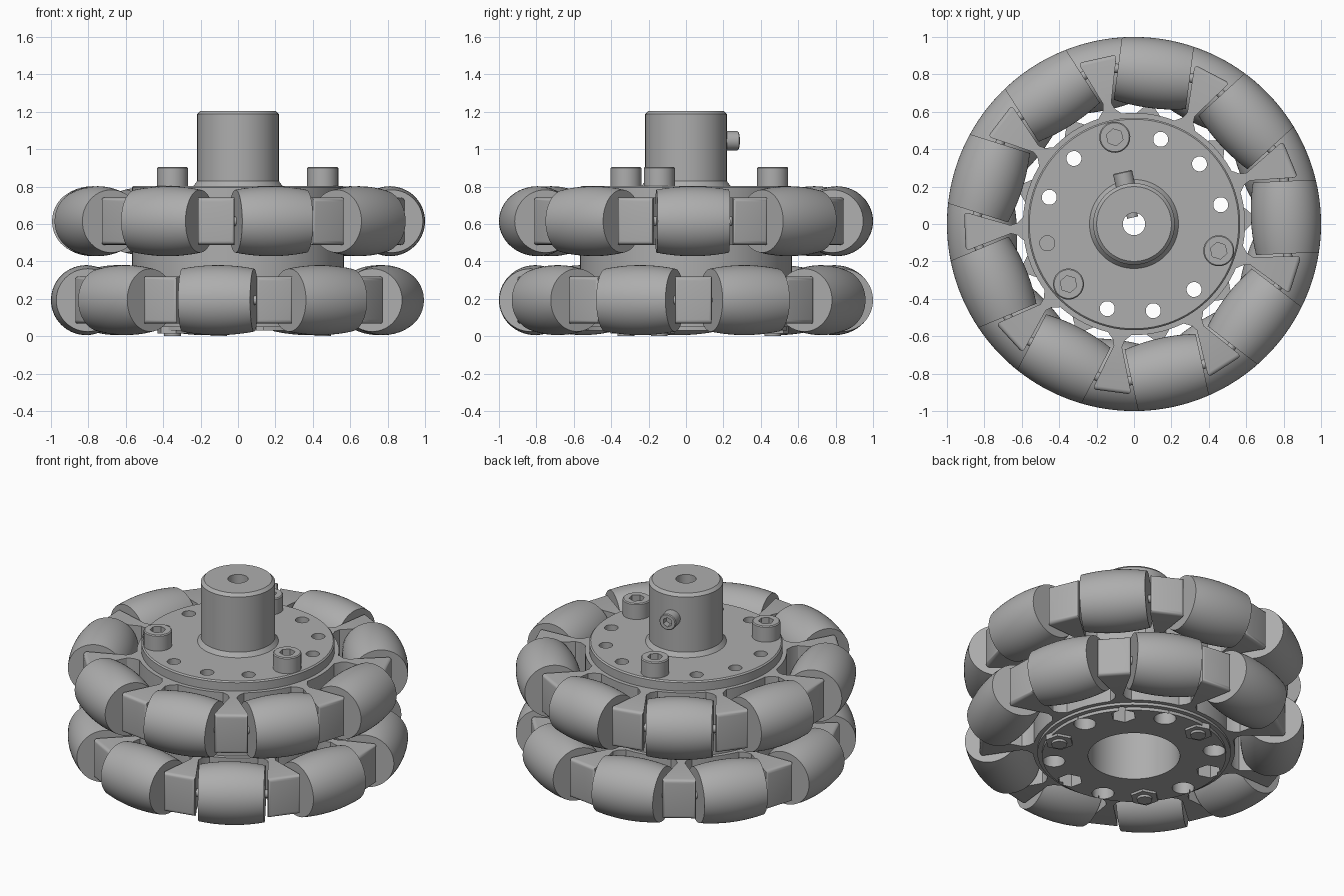
import bpy, bmesh
from math import radians, pi, sqrt
from mathutils import Matrix

old = bpy.data.objects.get("Cube")
if old:
    bpy.data.objects.remove(old, do_unlink=True)

grey = bpy.data.materials.new("plain grey")
grey.use_nodes = True
COLOUR = (0.42, 0.42, 0.42, 1)
grey.diffuse_color = COLOUR
grey.node_tree.nodes["Principled BSDF"].inputs["Base Color"].default_value = COLOUR

AXLE_R = 0.813       # distance of roller axles from the wheel axis
LAYERS = {"lower": (0.193, 22.5), "upper": (0.615, 2.5)}
BOLT_CIRCLE = 0.475


def rot(deg, axis="Z"):
    return Matrix.Rotation(radians(deg), 4, axis)


def move(x, y, z):
    return Matrix.Translation((x, y, z))


def add(name, mesh, matrix=Matrix()):
    ob = bpy.data.objects.new(name, mesh)
    bpy.context.scene.collection.objects.link(ob)
    ob.matrix_world = matrix
    return ob


def finish(bm, name):
    bmesh.ops.recalc_face_normals(bm, faces=bm.faces)
    mesh = bpy.data.meshes.new(name)
    bm.to_mesh(mesh)
    bm.free()
    mesh.materials.append(grey)
    return mesh


def lathe(name, profile, steps=48, closed=False):
    """Turn an (r, z) profile around z."""
    bm = bmesh.new()
    vs = [bm.verts.new((r, 0, z)) for r, z in profile]
    pairs = list(zip(vs, vs[1:])) + ([(vs[-1], vs[0])] if closed else [])
    edges = [bm.edges.new(p) for p in pairs]
    bmesh.ops.spin(bm, geom=vs + edges, cent=(0, 0, 0), axis=(0, 0, 1),
                   angle=2 * pi, steps=steps)
    bmesh.ops.remove_doubles(bm, verts=bm.verts, dist=0.0001)
    return finish(bm, name)


def rod(name, r, z0, z1, steps=32, chamfer=0.0):
    profile = [(0, z0), (r, z0), (r, z1 - chamfer)]
    if chamfer:
        profile.append((r - chamfer, z1))
    else:
        profile.append((r, z1))
    return lathe(name, profile + [(0, z1)], steps)


def smooth(ob):
    bpy.ops.object.select_all(action="DESELECT")
    ob.select_set(True)
    bpy.context.view_layer.objects.active = ob
    bpy.ops.object.shade_smooth_by_angle(angle=radians(30))


def cut(ob, cutters):
    """Subtract the cutters, then discard them."""
    for c in cutters:
        c.hide_render = True
        m = ob.modifiers.new("cut", "BOOLEAN")
        m.operation, m.object, m.solver = "DIFFERENCE", c, "EXACT"
    bpy.ops.object.select_all(action="DESELECT")
    ob.select_set(True)
    bpy.context.view_layer.objects.active = ob
    for m in list(ob.modifiers):
        bpy.ops.object.modifier_apply(modifier=m.name)
    for c in cutters:
        bpy.data.objects.remove(c, do_unlink=True)


# Central hub: drum, face plate, bored shaft collar and bottom recess
hub = add("hub", lathe("hub", [
    (0.06, 1.205), (0.2, 1.205), (0.218, 1.187), (0.218, 0.83), (0.238, 0.803),
    (0.56, 0.803), (0.568, 0.795), (0.568, 0.05), (0.54, 0.05), (0.54, 0.03),
    (0.27, 0.03), (0.27, 0.72), (0.06, 0.72)], 96, True))

# Ring of holes, widened below into round and hexagonal pockets
cutters = []
hole = rod("hole", 0.04, -0.1, 1)
pockets = [rod("hex_pocket", 0.075, -0.1, 0.13, 6), rod("round_pocket", 0.065, -0.1, 0.13)]
for i in range(12):
    place = rot(12.5 + 30 * i) @ move(BOLT_CIRCLE, 0, 0)
    if i % 4 != 3:
        cutters.append(add("hole_cutter", hole, place))
        cutters.append(add("pocket_cutter", pockets[(i + 1) % 2], place))
cut(hub, cutters)
smooth(hub)

# Cap screws with hexagonal sockets, and their nuts
bolt = rod("bolt", 0.083, 0.79, 0.905, 40, 0.006)
nut = rod("nut", 0.085, 0.015, 0.1, 6)
tip = rod("bolt_tip", 0.045, 0, 0.1, 24)
first = add("bolt_1", bolt)
cut(first, [add("socket_cutter", rod("socket", 0.046, 0.84, 1, 6))])
smooth(first)
for i in range(3):
    place = rot(102.5 + 120 * i) @ move(BOLT_CIRCLE, 0, 0)
    if i == 0:
        first.matrix_world = place
    else:
        add(f"bolt_{i + 1}", first.data, place)
    add(f"nut_{i + 1}", nut, place)
    ob = add(f"bolt_tip_{i + 1}", tip, place)
    if i == 0:
        smooth(ob)

# Set screw in the side of the collar
screw = add("set_screw", rod("set_screw", 0.052, 0.15, 0.285, 32, 0.005))
cut(screw, [add("socket_cutter", rod("socket", 0.03, 0.24, 0.4, 6))])
smooth(screw)
facing = rot(102.5) @ move(0, 0, 1.045) @ rot(90, "Y")
screw.matrix_world = facing
smooth(add("set_screw_tip", rod("set_screw_tip", 0.03, 0.035, 0.1, 24), facing))

# Barrel roller whose outline follows the wheel's outer circle
HALF = 0.194
steps = [HALF * (k / 6 - 1) for k in range(13)]
barrel = [(sqrt(1 - t * t) - AXLE_R, t) for t in steps]
roller = lathe("roller", [(0, -HALF)] + barrel + [(0, HALF)], 56)
axle = rod("axle", 0.025, -0.23, 0.23, 16)

# Wedge-shaped roller bracket with a narrow, flared neck
bm = bmesh.new()
side = [(0.56, 0.085), (0.6, 0.055), (0.625, 0.032), (0.66, 0.022), (0.905, 0.105)]
outline = side + [(r, -w) for r, w in reversed(side)]
base = bm.faces.new([bm.verts.new((r, w, -0.126)) for r, w in outline])
up = bmesh.ops.extrude_face_region(bm, geom=[base])
bmesh.ops.translate(bm, vec=(0, 0, 0.252),
                    verts=[v for v in up["geom"] if isinstance(v, bmesh.types.BMVert)])
outer = [e for e in bm.edges if all(v.co.x > 0.9 for v in e.verts)]
bmesh.ops.bevel(bm, geom=outer, offset=0.022, segments=4, affect="EDGES", profile=0.5)
bracket = finish(bm, "bracket")

# Ring joining the brackets
ring = lathe("ring", [(0.55, -0.126), (0.594, -0.126), (0.594, 0.126), (0.55, 0.126)], 96, True)

# Two staggered layers of nine rollers
shaded = set()
for layer, (z, start) in LAYERS.items():
    parts = [add(f"{layer}_ring", ring, move(0, 0, z))]
    for i in range(9):
        turn = rot(start + 40 * i)
        across = turn @ move(AXLE_R, 0, z) @ rot(90, "X")
        parts.append(add(f"{layer}_roller_{i + 1}", roller, across))
        parts.append(add(f"{layer}_axle_{i + 1}", axle, across))
        parts.append(add(f"{layer}_bracket_{i + 1}", bracket,
                         turn @ rot(20) @ move(0, 0, z)))
    for ob in parts:
        if ob.data.name not in shaded:
            shaded.add(ob.data.name)
            smooth(ob)
